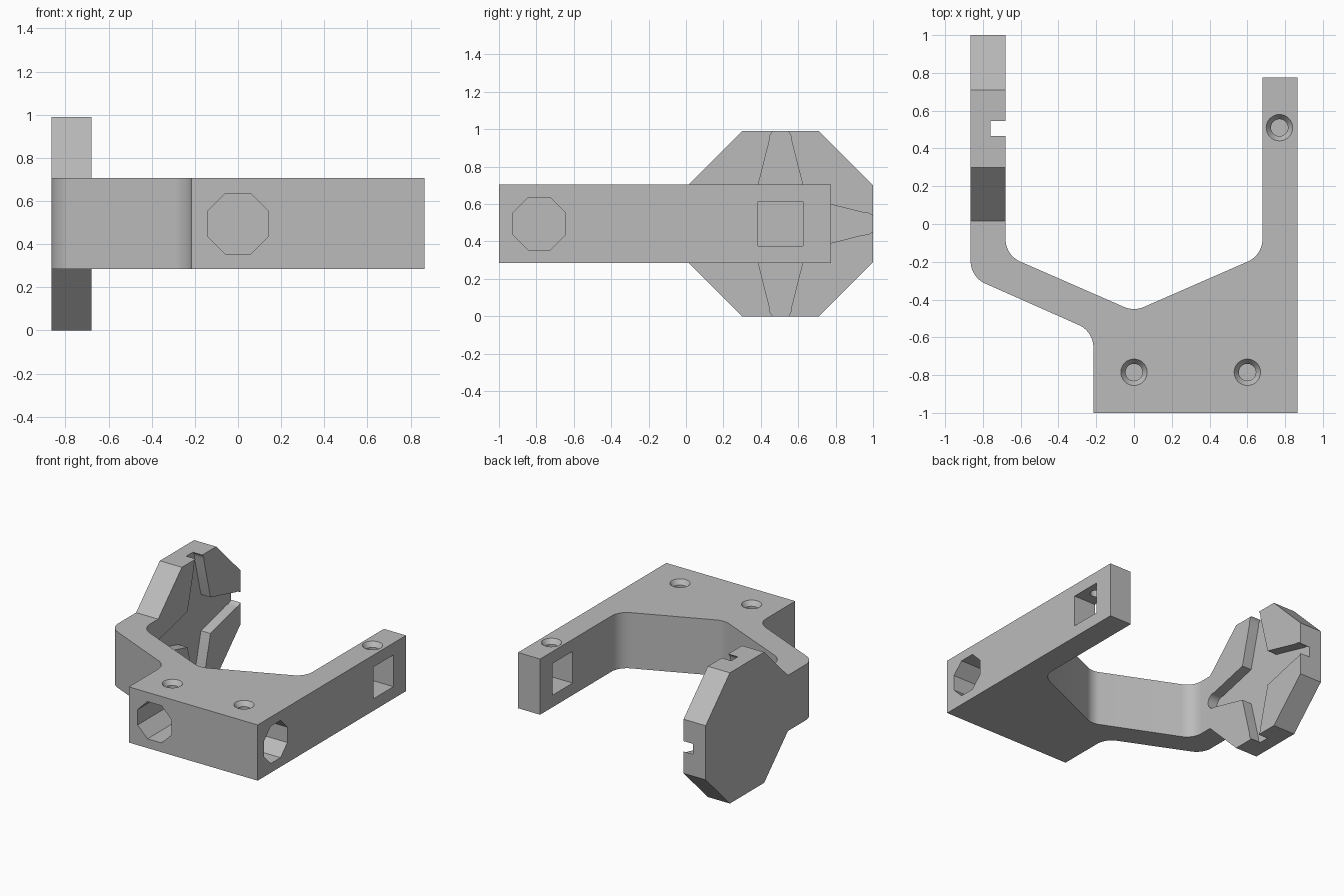
import bpy, bmesh, math
from mathutils import Vector

if "Cube" in bpy.data.objects:
    bpy.data.objects.remove(bpy.data.objects["Cube"], do_unlink=True)

grey = bpy.data.materials.new("matte_grey")
grey.use_nodes = True
grey.diffuse_color = (0.5, 0.5, 0.5, 1)
grey.node_tree.nodes["Principled BSDF"].inputs["Base Color"].default_value = (0.5, 0.5, 0.5, 1)

MID = 0.495            # mid height of every feature
LOW, HIGH = 0.284, 0.706
INNER, OUTER = 0.68, 0.865

AXES = {"x": lambda u, v, w: (w, u, v),
        "y": lambda u, v, w: (u, w, v),
        "z": lambda u, v, w: (u, v, w)}


def prism(name, points, axis, start, end):
    """Extrude a flat outline along one axis."""
    bm = bmesh.new()
    place = AXES[axis]
    base = bm.faces.new([bm.verts.new(place(u, v, start)) for u, v in points])
    grown = bmesh.ops.extrude_face_region(bm, geom=[base])["geom"]
    shift = Vector(place(0, 0, end - start))
    for item in grown:
        if isinstance(item, bmesh.types.BMVert):
            item.co += shift
    bmesh.ops.recalc_face_normals(bm, faces=bm.faces)
    return link(name, bm)


def link(name, bm):
    mesh = bpy.data.meshes.new(name)
    bm.to_mesh(mesh)
    bm.free()
    mesh.materials.append(grey)
    obj = bpy.data.objects.new(name, mesh)
    bpy.context.collection.objects.link(obj)
    return obj


def fillet(corners, radius, steps=12):
    """Round the corners flagged True in a list of (x, y, flag)."""
    out = []
    for i, (x, y, rounded) in enumerate(corners):
        p = Vector((x, y))
        if not rounded:
            out.append(p)
            continue
        a = (Vector(corners[i - 1][:2]) - p).normalized()
        b = (Vector(corners[(i + 1) % len(corners)][:2]) - p).normalized()
        half = a.angle(b) / 2
        centre = p + (a + b).normalized() * radius / math.sin(half)
        t = radius / math.tan(half)
        start, finish = p + a * t - centre, p + b * t - centre
        sweep = start.angle(finish)
        for k in range(steps + 1):
            f = k / steps
            out.append(centre + (start * math.sin((1 - f) * sweep)
                                 + finish * math.sin(f * sweep)) / math.sin(sweep))
    return out


def octagon(u, v, apothem):
    r = apothem / math.cos(math.pi / 8)
    return [(u + r * math.cos(math.pi / 8 + k * math.pi / 4),
             v + r * math.sin(math.pi / 8 + k * math.pi / 4)) for k in range(8)]


def combine(target, tool, operation):
    """Apply a boolean and discard the tool."""
    mod = target.modifiers.new("boolean", "BOOLEAN")
    mod.operation, mod.solver, mod.object = operation, "EXACT", tool
    graph = bpy.context.evaluated_depsgraph_get()
    mesh = bpy.data.meshes.new_from_object(target.evaluated_get(graph))
    target.modifiers.clear()
    target.data = mesh
    bpy.data.objects.remove(tool, do_unlink=True)


# Forked plate with softened bends
outline = [(OUTER, -1, False), (OUTER, 0.775, False), (INNER, 0.775, False),
           (INNER, -0.165, True), (0, -0.462, True), (-INNER, -0.165, True),
           (-INNER, 0.15, False), (-OUTER, 0.15, False), (-OUTER, -0.281, True),
           (-0.215, -0.569, True), (-0.215, -1, False)]
bracket = prism("bracket", fillet(outline, 0.13), "z", LOW, HIGH)

# Octagonal disc at the end of the short arm
DISC_Y = 0.505
combine(bracket, prism("disc", octagon(DISC_Y, MID, 0.495), "x", -OUTER, -INNER), "UNION")

# Four tapered, round-tipped grooves forming a cross in the disc
arm = [(0.137, -0.137), (0.44, -0.06)]
arm += [(0.45 + 0.06 * math.cos(a), 0.06 * math.sin(a))
        for a in (math.radians(d) for d in range(-75, 76, 15))]
arm += [(0.44, 0.06)]
star = []
for c, s in ((1, 0), (0, 1), (-1, 0), (0, -1)):
    star += [(DISC_Y + u * c - v * s, MID + u * s + v * c) for u, v in arm]
combine(bracket, prism("groove_cutter", star, "x", -0.76, -0.6), "DIFFERENCE")

# Blind octagonal sockets and the square window
combine(bracket, prism("front_socket", octagon(0, MID, 0.141), "y", -1.1, -0.57), "DIFFERENCE")
combine(bracket, prism("side_socket", octagon(-0.785, MID, 0.141), "x", 0.38, 1), "DIFFERENCE")
h = 0.12
square = [(DISC_Y + a * h, MID + b * h) for a, b in ((-1, -1), (1, -1), (1, 1), (-1, 1))]
combine(bracket, prism("window", square, "x", 0.6, 1), "DIFFERENCE")

# Countersunk screw holes from the top into each opening
for x, y in ((0, -0.785), (0.6, -0.785), (0.77, 0.51)):
    bm = bmesh.new()
    rings = []
    for radius, z in ((0.045, MID), (0.045, HIGH - 0.035), (0.07, HIGH), (0.07, HIGH + 0.1)):
        rings.append([bm.verts.new((x + radius * math.cos(k * math.tau / 32),
                                    y + radius * math.sin(k * math.tau / 32), z))
                      for k in range(32)])
    for lower, upper in zip(rings, rings[1:]):
        for k in range(32):
            n = (k + 1) % 32
            bm.faces.new((lower[k], lower[n], upper[n], upper[k]))
    bm.faces.new(rings[0])
    bm.faces.new(rings[-1])
    bmesh.ops.recalc_face_normals(bm, faces=bm.faces)
    combine(bracket, link("screw_cutter", bm), "DIFFERENCE")

# Smooth the bends, keep hard edges crisp
bpy.ops.object.select_all(action="DESELECT")
bracket.select_set(True)
bpy.context.view_layer.objects.active = bracket
bpy.ops.object.shade_smooth_by_angle(angle=math.radians(25))
